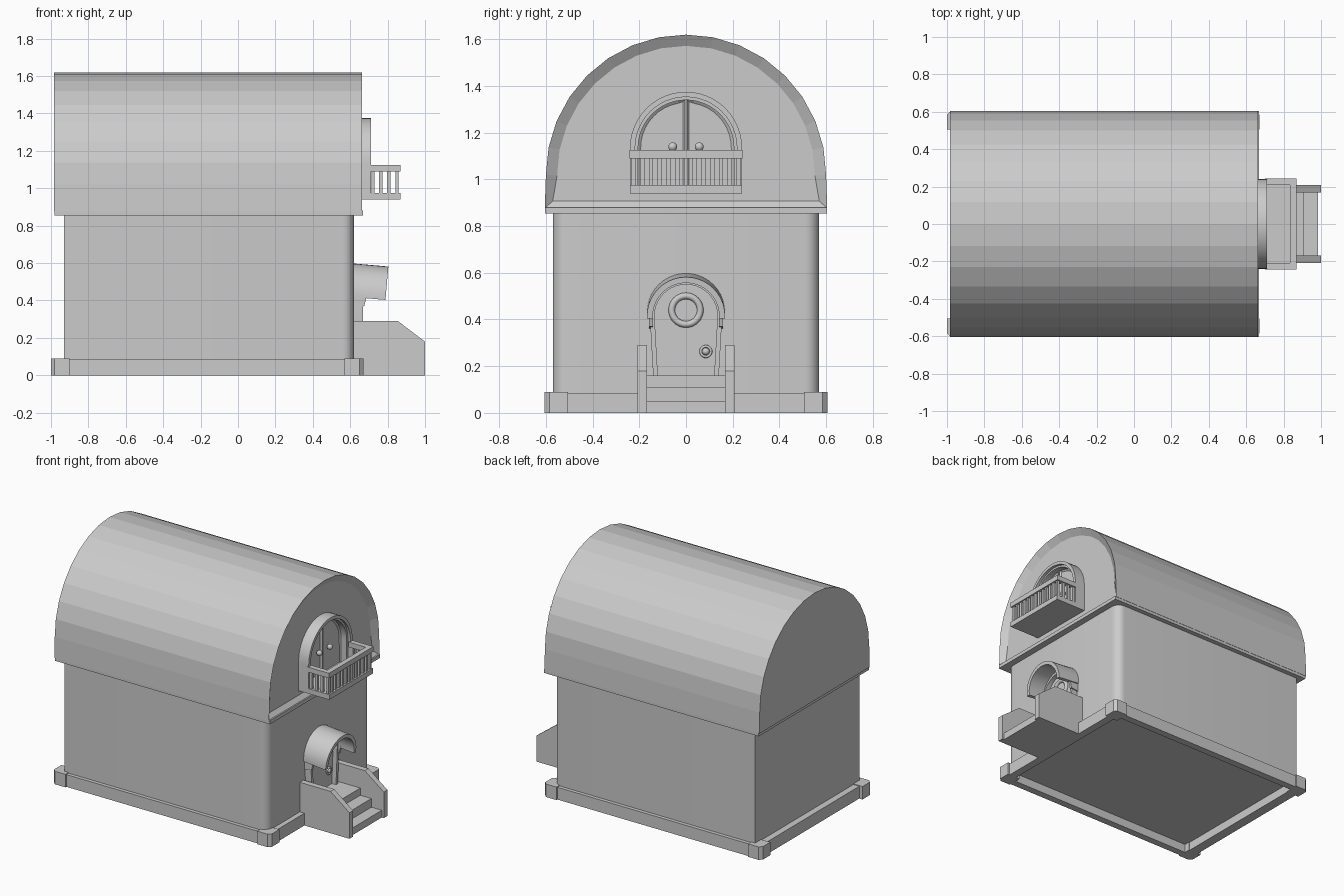
import bpy, bmesh, math
from mathutils import Matrix, Vector

if "Cube" in bpy.data.objects:
    bpy.data.objects.remove(bpy.data.objects["Cube"])

mat = bpy.data.materials.new("light_grey")
mat.diffuse_color = (0.6, 0.6, 0.6, 1)
mat.use_nodes = True
mat.node_tree.nodes["Principled BSDF"].inputs["Base Color"].default_value = mat.diffuse_color


def finish(name, bm, smooth=None):
    bmesh.ops.recalc_face_normals(bm, faces=bm.faces)
    me = bpy.data.meshes.new(name)
    bm.to_mesh(me)
    bm.free()
    me.materials.append(mat)
    ob = bpy.data.objects.new(name, me)
    bpy.context.collection.objects.link(ob)
    if smooth:
        bpy.ops.object.select_all(action='DESELECT')
        ob.select_set(True)
        bpy.context.view_layer.objects.active = ob
        bpy.ops.object.shade_smooth_by_angle(angle=math.radians(smooth))
    return ob


def prism_bm(pts, axis, lo, hi):
    """Extrude a 2D profile along an axis; the profile uses the other two axes in order."""
    def put(a, b, t):
        return {'X': (t, a, b), 'Y': (a, t, b), 'Z': (a, b, t)}[axis]
    bm = bmesh.new()
    face = bm.faces.new([bm.verts.new(put(a, b, lo)) for a, b in pts])
    ext = bmesh.ops.extrude_face_region(bm, geom=[face])
    d = Vector(put(0, 0, hi - lo))
    bmesh.ops.translate(bm, vec=d, verts=[v for v in ext['geom'] if isinstance(v, bmesh.types.BMVert)])
    bmesh.ops.recalc_face_normals(bm, faces=bm.faces)
    return bm


def prism(name, pts, axis, lo, hi, smooth=None):
    return finish(name, prism_bm(pts, axis, lo, hi), smooth)


def box(name, x0, x1, y0, y1, z0, z1):
    return prism(name, [(x0, y0), (x1, y0), (x1, y1), (x0, y1)], 'Z', z0, z1)


def arc(r, zc, n, a0=0, a1=180):
    return [(r * math.cos(math.radians(a0 + (a1 - a0) * i / n)),
             zc + r * math.sin(math.radians(a0 + (a1 - a0) * i / n))) for i in range(n + 1)]


def arch_band(r_out, r_in, zc, zbot, n, foot=0.0):
    """U-shaped profile; foot narrows the legs towards the bottom."""
    return ([(r_out - foot, zbot)] + arc(r_out, zc, n) + [(-r_out + foot, zbot), (-r_in + foot, zbot)]
            + arc(r_in, zc, n)[::-1] + [(r_in - foot, zbot)])


def inset_front(bm, thickness, depth):
    front = max(bm.faces, key=lambda f: f.calc_center_median().x)
    bmesh.ops.inset_region(bm, faces=[front], thickness=thickness, depth=0)
    bmesh.ops.translate(bm, vec=(-depth, 0, 0), verts=front.verts)


def torus(name, x, y, z, major, minor, nu=32, nv=10):
    bm = bmesh.new()
    rings = []
    for i in range(nu):
        u = 2 * math.pi * i / nu
        ring = []
        for j in range(nv):
            v = 2 * math.pi * j / nv
            r = major + minor * math.cos(v)
            ring.append(bm.verts.new((x + minor * math.sin(v), y + r * math.cos(u), z + r * math.sin(u))))
        rings.append(ring)
    for i in range(nu):
        a, b = rings[i], rings[(i + 1) % nu]
        for j in range(nv):
            k = (j + 1) % nv
            bm.faces.new((a[j], b[j], b[k], a[k]))
    finish(name, bm, 60)


def ball(name, x, y, z, r):
    bm = bmesh.new()
    bmesh.ops.create_uvsphere(bm, u_segments=16, v_segments=10, radius=r,
                              matrix=Matrix.Translation((x, y, z)))
    finish(name, bm, 60)


# House body, rounded only at the two entrance corners
R = 0.06
corner = [(math.cos(math.radians(a)), math.sin(math.radians(a))) for a in range(0, 91, 15)]
front_b = [(0.62 - R + R * c, 0.57 - R + R * s) for c, s in corner]
body = [(-0.93, -0.57)] + [(x, -y) for x, y in front_b[::-1]] + front_b + [(-0.93, 0.57)]
prism("house_body", body, 'Z', 0.06, 0.87, 35)

# Base trim and chamfered corner blocks
for s in (-1, 1):
    y0, y1 = sorted((s * 0.545, s * 0.595))
    box("side_base_trim", -0.975, 0.655, y0, y1, 0, 0.085)
    for xs, x_out in ((1, 0.67), (-1, -1.0)):
        c = 0.02
        xi = x_out - xs * 0.1
        pts = [(xi, s * 0.505), (x_out, s * 0.505), (x_out, s * (0.605 - c)),
               (x_out - xs * c, s * 0.605), (xi, s * 0.605)]
        prism("corner_block", pts, 'Z', 0, 0.09)
    y0, y1 = sorted((s * 0.17, s * 0.56))
    box("front_base_trim", 0.6, 0.655, y0, y1, 0, 0.085)
box("back_base_trim", -0.975, -0.905, -0.56, 0.56, 0, 0.085)

# Barrel roof with a recessed gable, on a thin eaves slab
box("eaves_slab", -0.98, 0.667, -0.603, 0.603, 0.855, 0.88)
roof = prism_bm([(0.605, 0.875)] + arc(0.6, 1.02, 16) + [(-0.605, 0.875)], 'X', -0.985, 0.662)
inset_front(roof, 0.048, 0.03)
finish("barrel_roof", roof)

# Upper doorway: frame, inner rim, two leaves and knobs
prism("upper_door_frame", arch_band(0.24, 0.218, 1.135, 0.95, 24), 'X', 0.62, 0.71, 30)
prism("upper_door_rim", arch_band(0.222, 0.205, 1.135, 0.95, 24), 'X', 0.62, 0.69, 30)
for s in (-1, 1):
    quarter = [(0.004, 0.96), (0.208, 0.96)] + arc(0.208, 1.135, 10, 0, 88.9)
    leaf = prism_bm([(s * y, z) for y, z in quarter], 'X', 0.61, 0.65)
    inset_front(leaf, 0.014, 0.01)
    finish("upper_door_leaf", leaf)
    ball("upper_door_knob", 0.665, s * 0.057, 1.14, 0.019)

# Balcony: floor, handrail and balusters
box("balcony_floor", 0.63, 0.868, -0.24, 0.24, 0.94, 0.975)
box("front_handrail", 0.833, 0.868, -0.243, 0.243, 1.09, 1.125)
for s in (-1, 1):
    y0, y1 = sorted((s * 0.208, s * 0.243))
    box("side_handrail", 0.7, 0.834, y0, y1, 1.09, 1.125)
    for i in range(3):
        x = 0.722 + 0.042 * i
        box("side_baluster", x - 0.009, x + 0.009, s * 0.225 - 0.009, s * 0.225 + 0.009, 0.97, 1.095)
for i in range(13):
    y = -0.225 + 0.45 * i / 12
    box("front_baluster", 0.841, 0.859, y - 0.009, y + 0.009, 0.97, 1.095)

# Lower doorway: frame, panel, round window and handle
prism("lower_door_frame", arch_band(0.155, 0.135, 0.415, 0.15, 20, 0.015), 'X', 0.6, 0.667, 30)
panel = [(0.122, 0.15)] + arc(0.137, 0.415, 20) + [(-0.122, 0.15)]
prism("lower_door", panel, 'X', 0.6, 0.635)
torus("round_window_ring", 0.638, 0, 0.44, 0.061, 0.014)
torus("door_handle_ring", 0.638, 0.085, 0.263, 0.022, 0.006, 20, 8)
ball("door_handle", 0.636, 0.085, 0.263, 0.016)
for s in (-1, 1):
    prism("hood_bracket", [(0.61, 0.36), (0.675, 0.37), (0.69, 0.43), (0.61, 0.43)], 'Y',
          s * 0.15 - 0.009, s * 0.15 + 0.009)

# Half-pipe hood tilted slightly down
hood = prism_bm(arch_band(0.167, 0.142, 0.43, 0.418, 20), 'X', 0.6, 0.79)
bmesh.ops.rotate(hood, verts=hood.verts, cent=(0.62, 0, 0.43),
                 matrix=Matrix.Rotation(math.radians(5), 3, 'Y'))
finish("door_hood", hood, 30)

# Entrance stairs with sloped side walls
steps = [(0.6, 0), (0.985, 0), (0.985, 0.05), (0.905, 0.05), (0.905, 0.11),
         (0.82, 0.11), (0.82, 0.16), (0.6, 0.16)]
prism("steps", steps, 'Y', -0.175, 0.175)
cheek = [(0.6, 0), (1.0, 0), (1.0, 0.18), (0.855, 0.29), (0.6, 0.29)]
for s in (-1, 1):
    y0, y1 = sorted((s * 0.168, s * 0.208))
    prism("stair_side_wall", cheek, 'Y', y0, y1)
